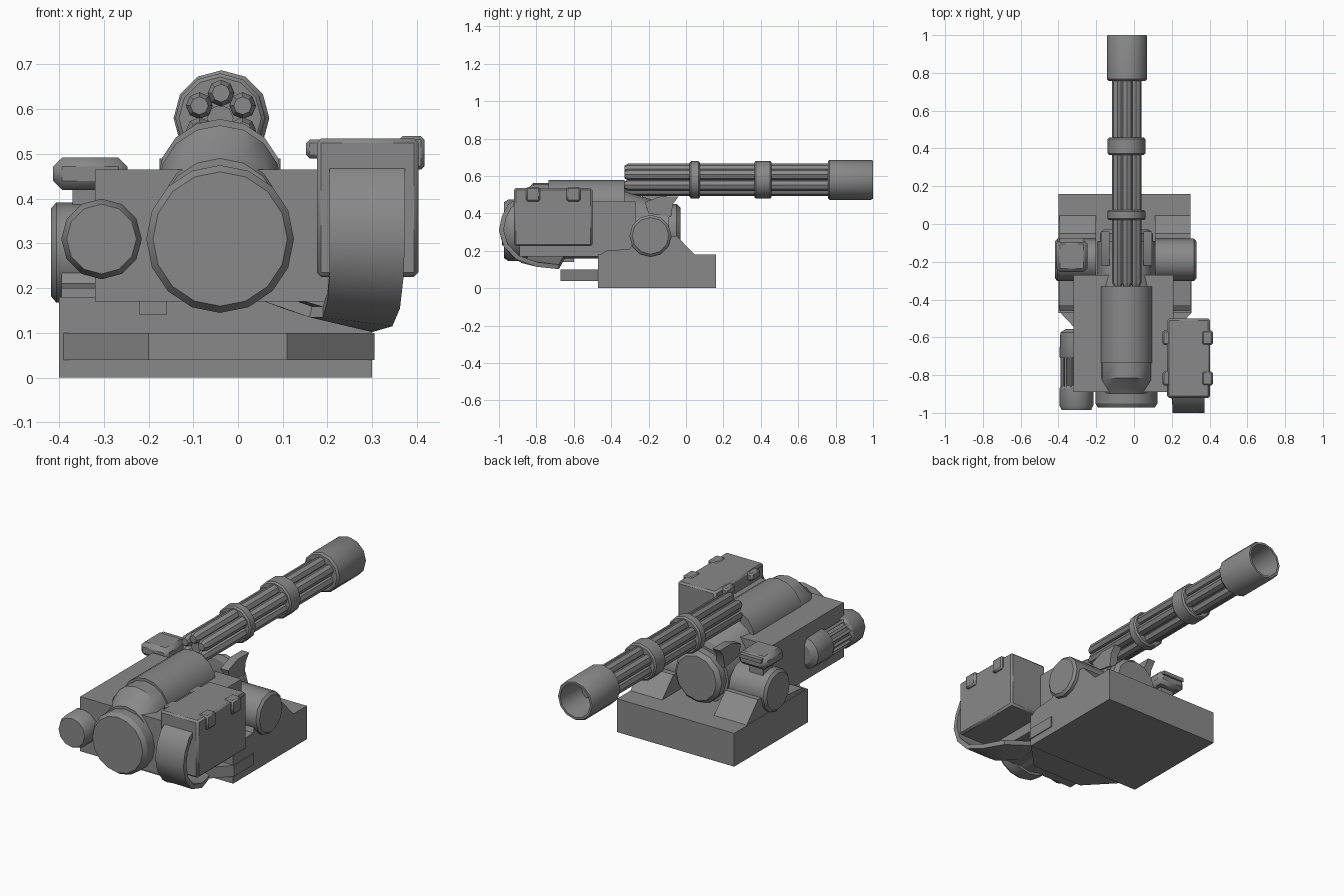
import bpy, bmesh, math
from mathutils import Vector

if "Cube" in bpy.data.objects:
    bpy.data.objects.remove(bpy.data.objects["Cube"])

GREY = (0.25, 0.25, 0.25, 1)
metal = bpy.data.materials.new("gunmetal_grey")
metal.use_nodes = True
metal.diffuse_color = GREY
metal.node_tree.nodes["Principled BSDF"].inputs["Base Color"].default_value = GREY

AX = -0.04      # centre line of the gun
BZ = 0.58       # height of the barrel axis
HZ = 0.31       # height of the body axis


def finish(name, bm, bevel=0, angle=32):
    bmesh.ops.recalc_face_normals(bm, faces=bm.faces)
    me = bpy.data.meshes.new(name)
    bm.to_mesh(me)
    bm.free()
    me.materials.append(metal)
    for p in me.polygons:
        p.use_smooth = True
    me.set_sharp_from_angle(angle=math.radians(angle))
    ob = bpy.data.objects.new(name, me)
    bpy.context.collection.objects.link(ob)
    if bevel:
        mod = ob.modifiers.new("bevel", 'BEVEL')
        mod.width, mod.segments = bevel, 1
    return ob


def loft(name, rings, bevel=0):
    """Skin a list of equal closed rings and cap both ends."""
    bm = bmesh.new()
    vs = [[bm.verts.new(p) for p in r] for r in rings]
    n = len(vs[0])
    for a, b in zip(vs, vs[1:]):
        for i in range(n):
            j = (i + 1) % n
            bm.faces.new((a[i], a[j], b[j], b[i]))
    bm.faces.new(vs[0])
    bm.faces.new(vs[-1])
    return finish(name, bm, bevel)


def circle(x, y, z, r, n):
    return [(x + r * math.sin(math.tau * i / n), y, z + r * math.cos(math.tau * i / n))
            for i in range(n)]


def lathe(name, x, z, profile, n=12):
    """Turned part along y; profile is (y, radius)."""
    return loft(name, [circle(x, y, z, r, n) for y, r in profile])


def lathe_x(name, y, z, profile, n=12):
    """Turned part along x; profile is (x, radius)."""
    return loft(name, [[(x, y + p[0], z + p[2]) for p in circle(0, 0, 0, r, n)]
                       for x, r in profile])


def box(name, lo, hi, bevel=0):
    (a, b, c), (d, e, f) = lo, hi
    return loft(name, [[(a, b, z), (d, b, z), (d, e, z), (a, e, z)] for z in (c, f)], bevel)


def slab_x(name, x0, x1, profile, bevel=0):
    """Side profile of (y, z) points extruded along x."""
    return loft(name, [[(x, y, z) for y, z in profile] for x in (x0, x1)], bevel)


# Base block and the plate reaching out behind it
box("base_block", (-0.4, -0.47, 0), (0.3, 0.16, 0.18))
plate = [(-0.39, -0.3), (-0.39, -0.47), (-0.2, -0.67), (0.11, -0.67), (0.305, -0.47), (0.305, -0.3)]
loft("turntable_plate", [[(x, y, z) for x, y in plate] for z in (0.04, 0.1)])

# Trunnion supports and drums on both sides
support = [(-0.47, 0.1), (-0.47, 0.17), (-0.43, 0.2), (-0.3, 0.21), (-0.27, 0.28),
           (-0.05, 0.28), (0.075, 0.15), (0.075, 0.1)]
for side, x0, x1, end in (("right", 0.11, 0.3, 0.33), ("left", -0.2, -0.395, -0.418)):
    slab_x(side + "_support", x0, x1, support)
    tip = -0.012 if end > 0 else 0.012
    lathe_x(side + "_trunnion", -0.19, 0.28,
            [(x0, 0.112), (end + tip, 0.112), (end, 0.098)])

# Main body: square casing with a round core
box("body_casing", (-0.32, -0.89, 0.17), (0.21, -0.27, 0.465))
box("body_tab", (-0.22, -0.72, 0.14), (-0.16, -0.6, 0.18))
lathe("body_core", AX, HZ, [(-0.9, 0.152), (-0.09, 0.152)], 16)
lathe("rear_cap", AX, HZ, [(-0.885, 0.165), (-0.95, 0.165), (-0.972, 0.15)], 16)
lathe("front_cap", AX, HZ, [(-0.1, 0.14), (-0.05, 0.14), (-0.03, 0.12)])

# Upper housing, its rear shoulder and the sloping front cowl
loft("upper_housing", [circle(AX, y, z, r, 16) for y, z, r in
     ((-0.9, 0.355, 0.135), (-0.87, 0.37, 0.14), (-0.815, 0.425, 0.139), (-0.73, 0.425, 0.139))])
lathe("motor_housing", AX, 0.438, [(-0.735, 0.14), (-0.33, 0.14)], 16)
loft("front_cowl", [circle(AX, y, z, r, 16) for y, z, r in
     ((-0.335, 0.385, 0.14), (-0.26, 0.36, 0.138), (-0.07, HZ, 0.13))])
cradle = [(-0.2, 0.4), (-0.22, 0.46), (-0.14, 0.49), (-0.04, 0.49), (-0.07, 0.45), (-0.08, 0.38)]
for x in (0.05, -0.175):
    slab_x("barrel_cradle", x, x + 0.045, cradle)

# Rotary barrel cluster
for i in range(6):
    a = math.tau * i / 6
    lathe("barrel", AX + 0.002 + 0.056 * math.sin(a), BZ + 0.056 * math.cos(a),
          [(-0.33, 0.02), (-0.31, 0.03), (0.84, 0.03)], 8)
lathe("barrel_spindle", AX, BZ, [(-0.3, 0.03), (0.83, 0.03)], 8)
for name, y0, y1 in (("rear_clamp", 0.02, 0.075), ("middle_clamp", 0.365, 0.458)):
    lathe(name, AX, BZ, [(y0, 0.092), (y0 + 0.008, 0.1), (y1 - 0.008, 0.1), (y1, 0.092)])
lathe("muzzle_shroud", AX + 0.003, BZ,
      [(0.758, 0.098), (0.768, 0.107), (0.99, 0.107), (1.0, 0.102), (1.0, 0.09), (0.82, 0.075)])

# Side motor with a ribbed middle
TX = -0.305
lathe("side_motor_front", TX, HZ, [(-0.555, 0.055), (-0.575, 0.085), (-0.7, 0.09), (-0.71, 0.085)])
lathe("side_motor_core", TX, HZ, [(-0.69, 0.072), (-0.89, 0.072)])
lathe("side_motor_cap", TX, HZ, [(-0.855, 0.08), (-0.87, 0.09), (-0.96, 0.09), (-0.985, 0.078)])
for i in range(16):
    a = math.tau * i / 16
    lathe("side_motor_rib", TX + 0.075 * math.sin(a), HZ + 0.075 * math.cos(a),
          [(-0.69, 0.01), (-0.87, 0.01)], 4)

# Sight box on the left trunnion
box("sight_stem", (-0.37, -0.21, 0.36), (-0.29, -0.13, 0.43))
box("sight_box", (-0.413, -0.255, 0.42), (-0.247, -0.085, 0.492), 0.02)
box("sight_hood", (-0.395, -0.1, 0.465), (-0.265, -0.075, 0.485))

# Ammunition box with latches
box("ammo_box", (0.176, -0.92, 0.225), (0.403, -0.5, 0.535), 0.01)
for y in (-0.855, -0.64):
    box("outer_latch", (0.36, y, 0.465), (0.417, y + 0.075, 0.54), 0.008)
    box("inner_latch", (0.152, y, 0.49), (0.2, y + 0.075, 0.532), 0.008)

# Feed belt: a bent strip from the box down and across under the body
belt = [((0.205, -0.9, 0.48), (0.373, -0.9, 0.48)),
        ((0.205, -0.95, 0.45), (0.373, -0.95, 0.45)),
        ((0.205, -0.985, 0.385), (0.373, -0.985, 0.385)),
        ((0.205, -1.0, 0.31), (0.373, -1.0, 0.31)),
        ((0.205, -0.98, 0.235), (0.37, -0.975, 0.225)),
        ((0.2, -0.93, 0.17), (0.362, -0.91, 0.155)),
        ((0.19, -0.88, 0.135), (0.345, -0.8, 0.115)),
        ((0.16, -0.85, 0.135), (0.3, -0.68, 0.102)),
        ((0.06, -0.84, 0.17), (0.1, -0.65, 0.155))]
rings = []
for i, (l, r) in enumerate(belt):
    l, r = Vector(l), Vector(r)
    a, b = belt[max(i - 1, 0)], belt[min(i + 1, len(belt) - 1)]
    along = (Vector(b[0]) + Vector(b[1])) - (Vector(a[0]) + Vector(a[1]))
    inward = along.cross(r - l).normalized() * 0.025
    if inward.dot(Vector((0.2, -0.7, 0.35)) - l) < 0:
        inward.negate()
    rings.append([l, r, r + inward, l + inward])
loft("feed_belt", rings)
